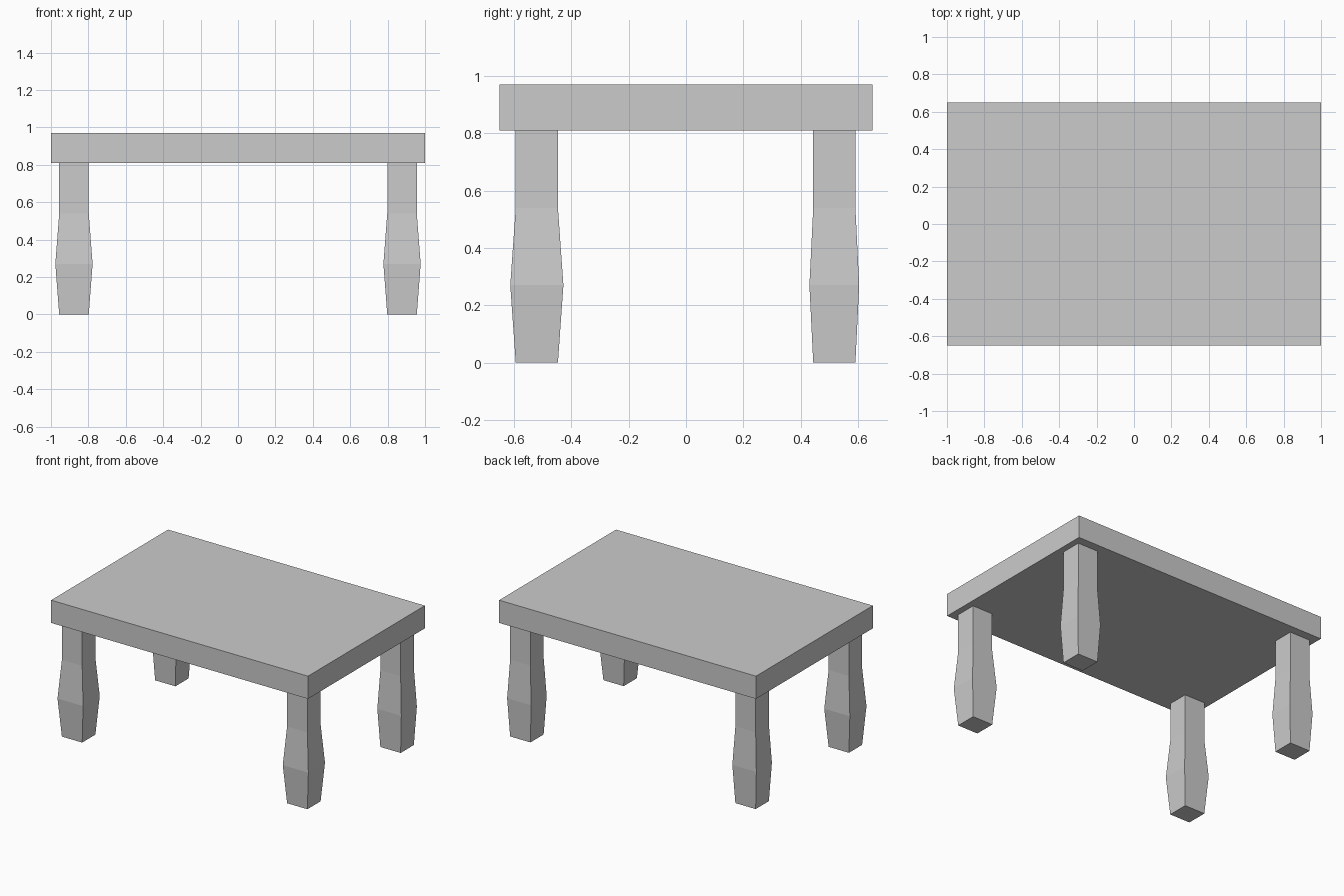
import bpy, bmesh

if "Cube" in bpy.data.objects:
    bpy.data.objects.remove(bpy.data.objects["Cube"])

TOP_Z = 0.81


def make_object(name, bm):
    bmesh.ops.recalc_face_normals(bm, faces=bm.faces)
    mesh = bpy.data.meshes.new(name)
    bm.to_mesh(mesh)
    bm.free()
    obj = bpy.data.objects.new(name, mesh)
    bpy.context.collection.objects.link(obj)
    return obj


def lofted_box(name, x, y, half_x, half_y, sections):
    """Stack rectangular rings given as (height, scale) and cap both ends."""
    bm = bmesh.new()
    rings = []
    for z, s in sections:
        rings.append([bm.verts.new((x + sx * half_x * s, y + sy * half_y * s, z))
                      for sx, sy in ((-1, -1), (1, -1), (1, 1), (-1, 1))])
    for low, high in zip(rings, rings[1:]):
        for i in range(4):
            j = (i + 1) % 4
            bm.faces.new((low[i], low[j], high[j], high[i]))
    bm.faces.new(rings[0][::-1])
    bm.faces.new(rings[-1])
    return make_object(name, bm)


# Table top slab
lofted_box("table_top", 0, 0, 1.0, 0.65, [(TOP_Z, 1), (0.97, 1)])

# Four square legs, swelling at one third height (front pair a little fuller)
for row, y, bulge in (("front", -0.52, 1.26), ("back", 0.517, 1.18)):
    for side, x in (("left", -0.877), ("right", 0.877)):
        lofted_box(f"{row}_{side}_leg", x, y, 0.079, 0.0735,
                   [(0, 1), (TOP_Z / 3, bulge), (TOP_Z * 2 / 3, 1), (TOP_Z, 1)])
